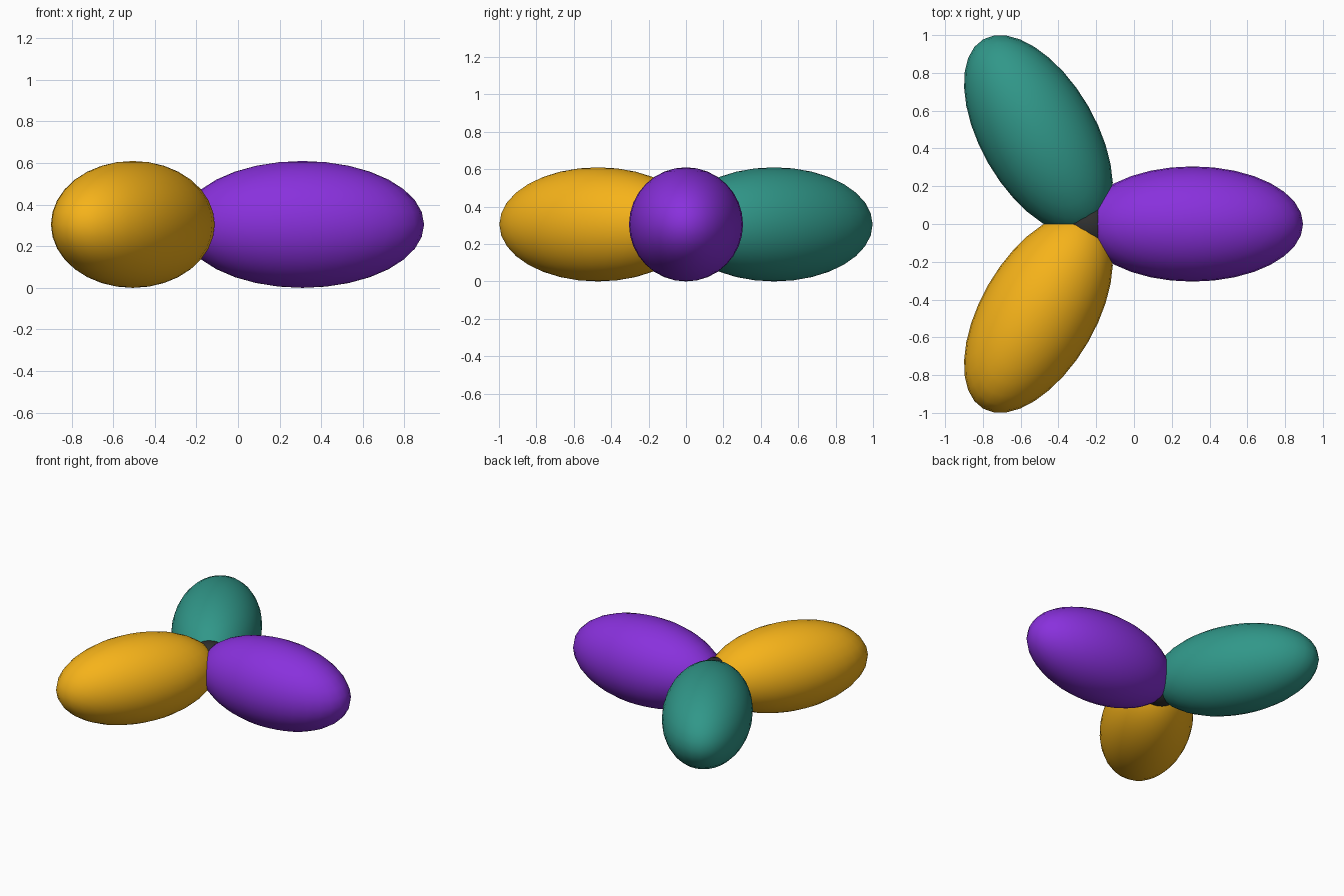
import bpy
from math import cos, sin, radians

if "Cube" in bpy.data.objects:
    bpy.data.objects.remove(bpy.data.objects["Cube"])

CENTRE_X, CENTRE_Z = -0.234, 0.305   # hub where the lobes meet
LONG, SHORT, REACH = 0.585, 0.305, 0.544


def ball(name, location, scale, angle, color):
    bpy.ops.mesh.primitive_uv_sphere_add(segments=32, ring_count=16, radius=1,
                                         location=location, rotation=(0, 0, angle))
    obj = bpy.context.object
    obj.name = name
    obj.scale = scale
    bpy.ops.object.transform_apply(location=False, rotation=False, scale=True)
    bpy.ops.object.shade_smooth()
    mat = bpy.data.materials.new(name + "_colour")
    mat.diffuse_color = (*color, 1)
    mat.use_nodes = True
    mat.node_tree.nodes["Principled BSDF"].inputs["Base Color"].default_value = mat.diffuse_color
    obj.data.materials.append(mat)
    return obj


# small dark core, visible only between the lobes
ball("core", (CENTRE_X, 0, CENTRE_Z), (0.16,) * 3, 0, (0.03, 0.03, 0.03))

# three stretched lobes, 120 degrees apart
lobes = [("purple_lobe", 0, (0.25, 0.03, 0.72)),
         ("teal_lobe", 120, (0.03, 0.31, 0.25)),
         ("amber_lobe", 240, (0.92, 0.45, 0.01))]
for name, degrees, color in lobes:
    a = radians(degrees)
    ball(name, (CENTRE_X + REACH * cos(a), REACH * sin(a), CENTRE_Z),
         (LONG, SHORT, SHORT), a, color)
